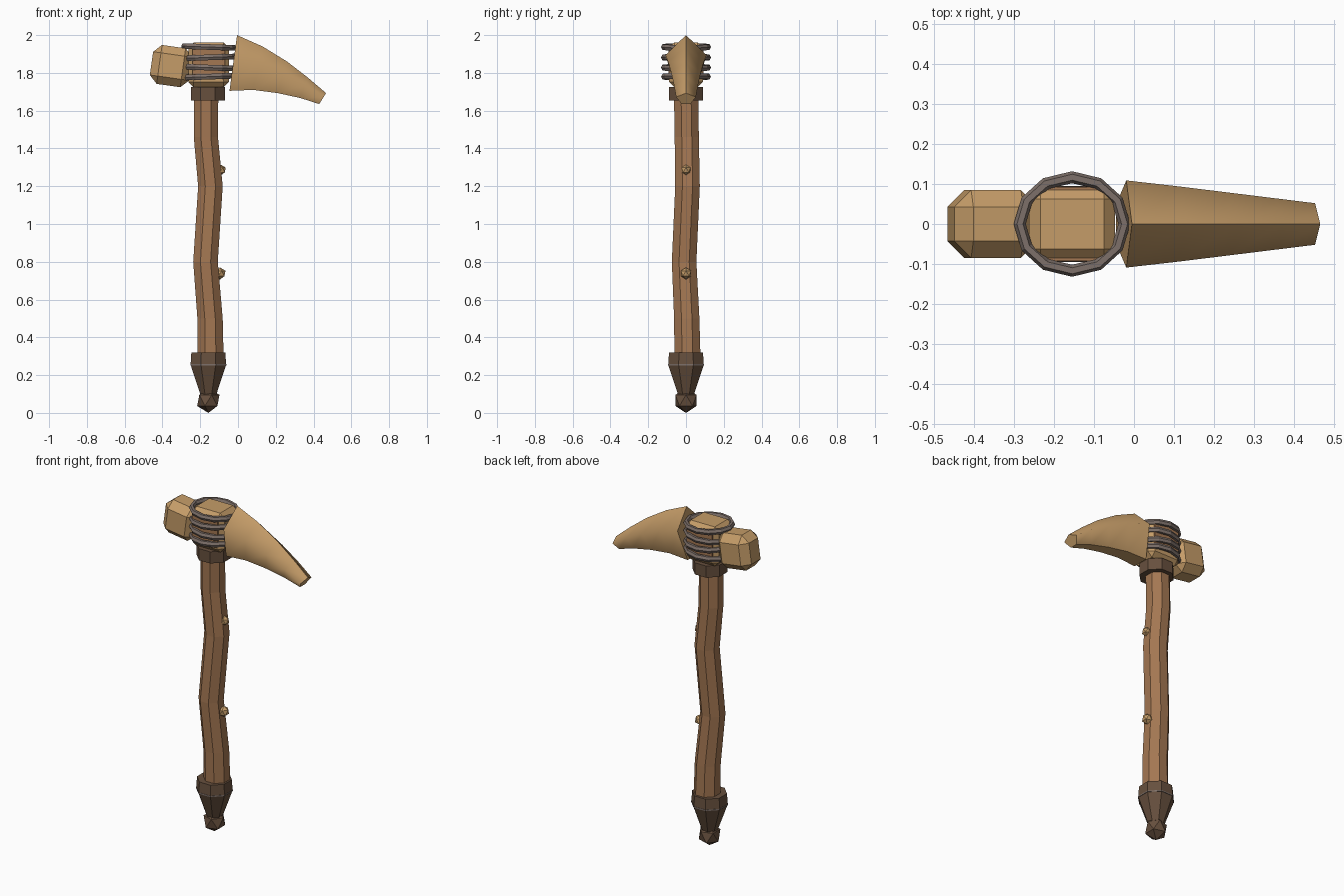
import bpy, bmesh, math
from mathutils import Matrix, Vector

if "Cube" in bpy.data.objects:
    bpy.data.objects.remove(bpy.data.objects["Cube"], do_unlink=True)


def material(name, rgb):
    m = bpy.data.materials.new(name)
    m.use_nodes = True
    m.diffuse_color = (*rgb, 1)
    bsdf = next(n for n in m.node_tree.nodes if n.type == 'BSDF_PRINCIPLED')
    bsdf.inputs["Base Color"].default_value = (*rgb, 1)
    return m


BONE = material("tan bone", (0.56, 0.335, 0.14))
WOOD = material("brown wood", (0.37, 0.185, 0.085))
DARK = material("dark leather", (0.135, 0.08, 0.048))
CORD = material("grey cord", (0.21, 0.165, 0.145))


def finish(name, bm, mat):
    bmesh.ops.recalc_face_normals(bm, faces=bm.faces)
    mesh = bpy.data.meshes.new(name)
    bm.to_mesh(mesh)
    bm.free()
    mesh.materials.append(mat)
    ob = bpy.data.objects.new(name, mesh)
    bpy.context.collection.objects.link(ob)
    return ob


def loft(name, sections, mat):
    """Skin a list of equal-length point loops and cap both ends."""
    bm = bmesh.new()
    loops = [[bm.verts.new(p) for p in s] for s in sections]
    n = len(loops[0])
    for a, b in zip(loops, loops[1:]):
        for i in range(n):
            j = (i + 1) % n
            bm.faces.new((a[i], a[j], b[j], b[i]))
    bm.faces.new(loops[0])
    bm.faces.new(loops[-1])
    return finish(name, bm, mat)


def octagon(x, y, z, half):
    """Octagon with flat sides on the axes and the given half width."""
    r = half / math.cos(math.pi / 8)
    angles = [(i + 0.5) * math.pi / 4 for i in range(8)]
    return [(x + r * math.cos(a), y + r * math.sin(a), z) for a in angles]


def chamfered_box(name, centre, size, bevel, mat, tilt=0):
    bm = bmesh.new()
    bmesh.ops.create_cube(bm, size=1)
    bmesh.ops.scale(bm, vec=size, verts=bm.verts)
    if bevel:
        bmesh.ops.bevel(bm, geom=bm.edges[:], offset=bevel, segments=1,
                        affect='EDGES')
    bmesh.ops.transform(bm, verts=bm.verts, matrix=Matrix.Translation(centre)
                        @ Matrix.Rotation(tilt, 4, 'Y'))
    return finish(name, bm, mat)


def nugget(name, centre, radius, mat):
    bm = bmesh.new()
    bmesh.ops.create_icosphere(bm, subdivisions=1, radius=radius,
                               matrix=Matrix.Translation(centre))
    return finish(name, bm, mat)


# Crooked wooden handle
path = [(-0.145, 0.008, 0.28, 0.069), (-0.148, 0.004, 0.50, 0.067),
        (-0.172, -0.010, 0.80, 0.065), (-0.146, 0.008, 1.20, 0.065),
        (-0.170, 0.004, 1.46, 0.064), (-0.168, 0, 1.71, 0.064)]
loft("handle", [octagon(*p) for p in path], WOOD)
nugget("lower_knot", (-0.095, 0, 0.738), 0.032, BONE)
nugget("upper_knot", (-0.090, 0, 1.286), 0.028, BONE)

# Pommel: tapered sleeve and end knob
sleeve = [(0.09, 0.04), (0.255, 0.094), (0.32, 0.09)]
loft("pommel_sleeve", [octagon(-0.157, 0, z, r) for z, r in sleeve], DARK)
nugget("pommel_knob", (-0.157, 0, 0.066), 0.066, DARK)

# Collar under the head
loft("collar", [octagon(-0.16, 0, z, 0.09) for z in (1.655, 1.725)], DARK)

# Thin worn rim on the sleeve
loft("sleeve_rim", [octagon(-0.157, 0, z, 0.0955) for z in (0.251, 0.258)], CORD)

# Head: central block, wooden band and blunt end
chamfered_box("head_block", (-0.155, 0, 1.842), (0.215, 0.18, 0.236), 0.028, BONE)
chamfered_box("head_band", (-0.155, 0, 1.857), (0.17, 0.186, 0.16), 0, WOOD)
chamfered_box("hammer_end", (-0.354, 0, 1.836), (0.21, 0.17, 0.208), 0.042,
              BONE, math.radians(8))

# Curved claw: stations as (top x, top z, bottom x, bottom z, half width)
stations = [(-0.005, 2.0, -0.045, 1.705, 0.109), (0.13, 1.94, 0.08, 1.71, 0.094),
            (0.26, 1.86, 0.21, 1.693, 0.078), (0.37, 1.775, 0.33, 1.667, 0.064),
            (0.466, 1.693, 0.43, 1.635, 0.052)]


def claw_section(tx, tz, bx, bz, w):
    top, bottom = Vector((tx, 0, tz)), Vector((bx, 0, bz))
    mid = top.lerp(bottom, 0.36)
    side = Vector((0, w, 0))
    return [top, mid + side, bottom + side * 0.45, bottom - side * 0.45, mid - side]


claw = loft("claw", [claw_section(*s) for s in stations], BONE).data
claw.shade_smooth()
# Keep the ridge, the underside edges and both ends crisp
for edge in claw.edges:
    (ring_a, corner_a), (ring_b, corner_b) = (divmod(v, 5) for v in edge.vertices)
    if ring_a == ring_b:
        edge.use_edge_sharp = ring_a in (0, len(stations) - 1)
    else:
        edge.use_edge_sharp = corner_a in (0, 2, 3)


# Cord lashings around the head
def cord_ring(name, z, tilt):
    count, sides, thick = 12, 6, 0.015
    bm = bmesh.new()
    grid = []
    for i in range(count):
        a = 2 * math.pi * i / count
        row = []
        for k in range(sides):
            b = 2 * math.pi * k / sides
            out = thick * math.cos(b)
            row.append(bm.verts.new(((0.131 + out) * math.cos(a),
                                     (0.117 + out) * math.sin(a),
                                     thick * 1.15 * math.sin(b))))
        grid.append(row)
    for i in range(count):
        a, b = grid[i], grid[(i + 1) % count]
        for k in range(sides):
            m = (k + 1) % sides
            bm.faces.new((a[k], b[k], b[m], a[m]))
    bmesh.ops.transform(bm, verts=bm.verts,
                        matrix=Matrix.Translation((-0.155, 0, z))
                        @ Matrix.Rotation(tilt, 4, 'Y'))
    finish(name, bm, CORD)


for i, z in enumerate((1.780, 1.828, 1.882, 1.937)):
    cord_ring(f"cord_ring_{i + 1}", z, math.radians((-2, 2)[i % 2]))
